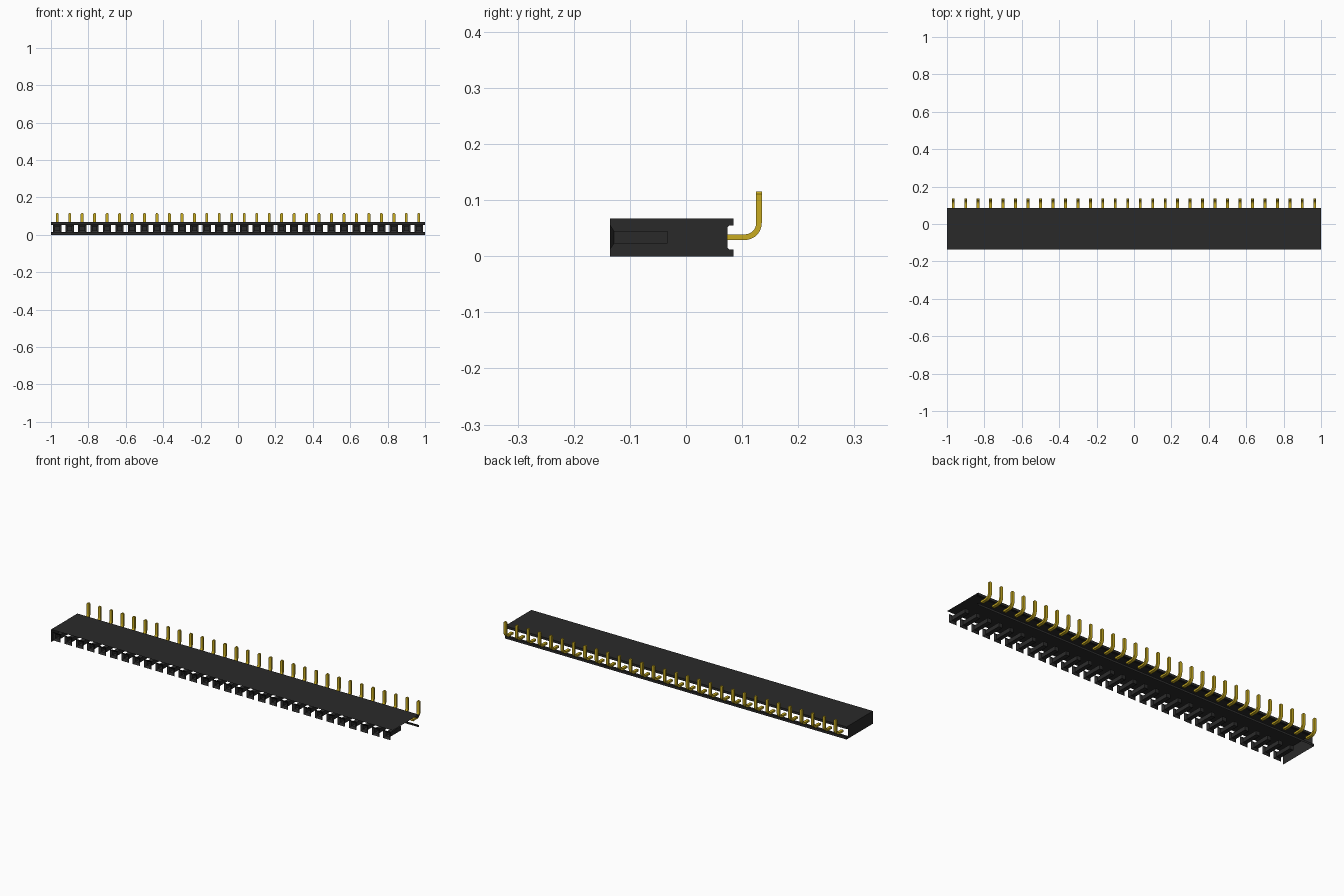
import bpy, bmesh, math

if "Cube" in bpy.data.objects:
    bpy.data.objects.remove(bpy.data.objects["Cube"], do_unlink=True)

COUNT = 30
PITCH = 2.0 / COUNT
FIRST_X = -1 + PITCH / 2
MID_Z = 0.034
FRONT, BACK, RECESS, TOP = -0.135, 0.085, 0.074, 0.067


def material(name, rgb, rough):
    m = bpy.data.materials.new(name)
    m.use_nodes = True
    m.diffuse_color = (*rgb, 1)
    b = m.node_tree.nodes["Principled BSDF"]
    b.inputs["Base Color"].default_value = (*rgb, 1)
    b.inputs["Roughness"].default_value = rough
    return m


black = material("black plastic", (0.023, 0.023, 0.023), 0.6)
gold = material("gold metal", (0.58, 0.41, 0.015), 0.5)


def finish(name, bm, mat):
    bmesh.ops.recalc_face_normals(bm, faces=bm.faces)
    mesh = bpy.data.meshes.new(name)
    bm.to_mesh(mesh)
    bm.free()
    mesh.materials.append(mat)
    ob = bpy.data.objects.new(name, mesh)
    bpy.context.collection.objects.link(ob)
    return ob


def loft(name, rings, mat, closed=True, cap_start=False, cap_end=False):
    """Join successive rings of points with quads."""
    bm = bmesh.new()
    vs = [[bm.verts.new(p) for p in ring] for ring in rings]
    n = len(vs[0])
    for a, b in zip(vs, vs[1:]):
        for i in range(n if closed else n - 1):
            j = (i + 1) % n
            bm.faces.new((a[i], a[j], b[j], b[i]))
    if cap_start:
        bm.faces.new(vs[0])
    if cap_end:
        bm.faces.new(vs[-1])
    return finish(name, bm, mat)


def repeat(ob):
    mod = ob.modifiers.new("row", "ARRAY")
    mod.count = COUNT
    mod.use_relative_offset = False
    mod.use_constant_offset = True
    mod.constant_offset_displace = (PITCH, 0, 0)


# Thin housing shell: top plate with rear lip, and lower rear lip
upper = [(FRONT, TOP), (BACK, TOP), (BACK, 0.055), (0.077, 0.055), (RECESS, 0.052)]
lower = [(RECESS, 0.015), (0.077, 0.012), (BACK, 0.012), (BACK, 0)]
for name, path in (("top_plate", upper), ("lower_rear_lip", lower)):
    loft(name, [[(x, y, z) for y, z in path] for x in (-1, 1)], black, closed=False)

# End wall on the right side, notched at the rear
bm = bmesh.new()
bm.faces.new([bm.verts.new((-1, y, z)) for y, z in upper + lower + [(FRONT, 0)]])
finish("end_wall", bm, black)


# Row of square sockets with flared mouths and closed ends
def square(y, h):
    return [(FIRST_X + a * h, y, MID_Z + b * h)
            for a, b in ((-1, -1), (1, -1), (1, 1), (-1, 1))]


sockets = loft("sockets", [square(FRONT, 0.022), square(-0.128, 0.011),
                           square(-0.033, 0.011)], black, cap_end=True)
repeat(sockets)

# Row of bent pins: straight tail, quarter bend, upright leg, chamfered tip
W, T, R = 0.0075, 0.005, 0.025
cy, cz = 0.13 - R, MID_Z + R
stations = [(0.073, MID_Z, 0, W)]
for i in range(9):
    a = math.pi / 2 * i / 8
    stations.append((cy + R * math.sin(a), cz - R * math.cos(a), a, W))
stations += [(0.13, 0.111, math.pi / 2, W), (0.13, 0.115, math.pi / 2, W * 0.55)]
rings = []
for y, z, a, w in stations:
    ny, nz = -math.sin(a) * T, math.cos(a) * T
    rings.append([(FIRST_X + s * w, y + t * ny, z + t * nz)
                  for s, t in ((-1, -1), (1, -1), (1, 1), (-1, 1))])
pins = loft("pins", rings, gold, cap_start=True, cap_end=True)
bpy.ops.object.select_all(action="DESELECT")
pins.select_set(True)
bpy.context.view_layer.objects.active = pins
bpy.ops.object.shade_smooth_by_angle(angle=math.radians(30))
repeat(pins)
